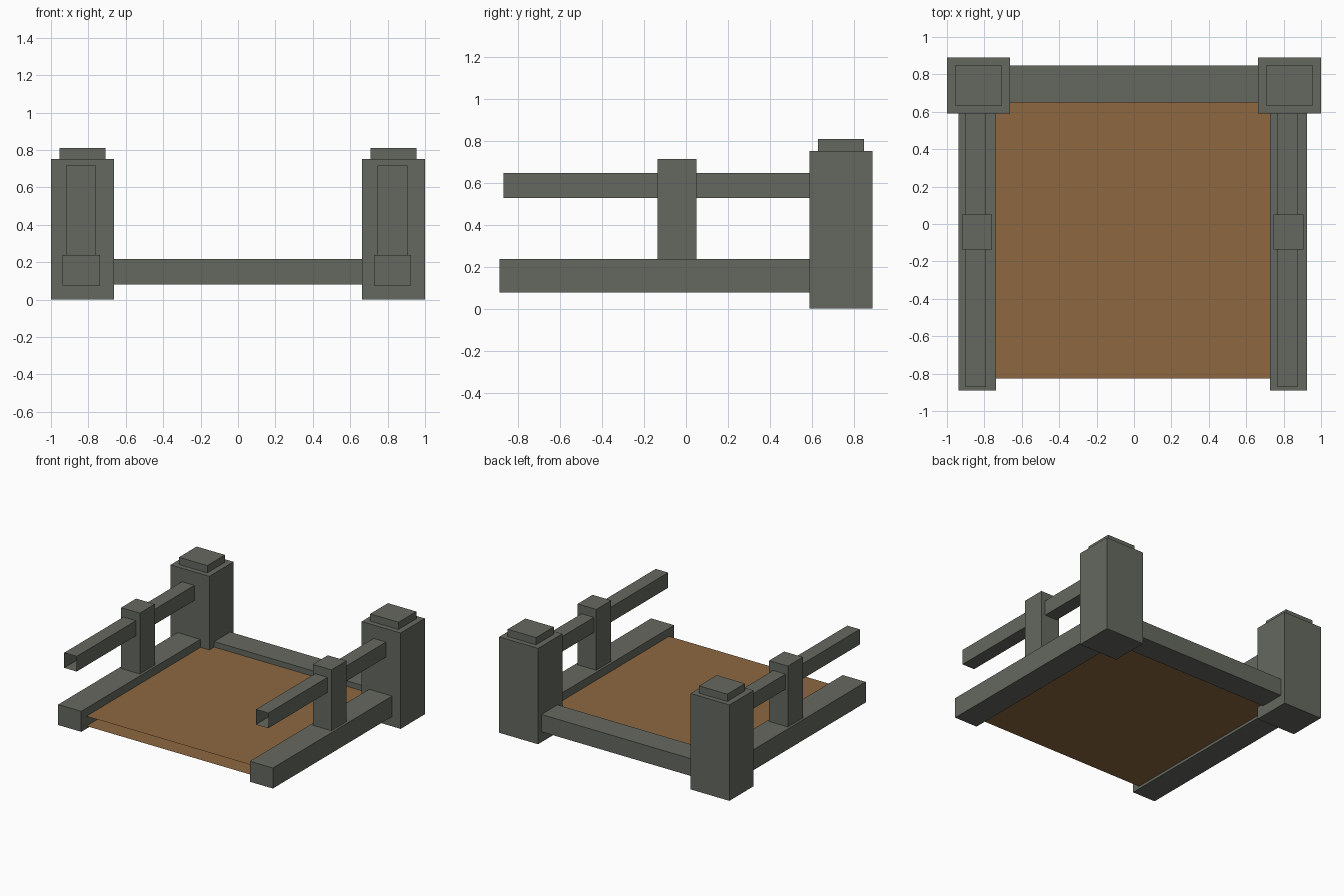
import bpy
import bmesh
from mathutils import Vector

if "Cube" in bpy.data.objects:
    bpy.data.objects.remove(bpy.data.objects["Cube"])


def material(name, rgb):
    m = bpy.data.materials.new(name)
    m.diffuse_color = (*rgb, 1.0)
    m.use_nodes = True
    m.node_tree.nodes["Principled BSDF"].inputs["Base Color"].default_value = m.diffuse_color
    return m


STONE = material("grey stone", (0.13, 0.14, 0.115))
WOOD = material("brown wood", (0.27, 0.14, 0.053))


def box(name, mat, x, y, z, open_dirs=()):
    """Box from min/max ranges; faces pointing along open_dirs are removed."""
    bm = bmesh.new()
    bmesh.ops.create_cube(bm, size=1.0)
    for v in bm.verts:
        v.co = Vector([(r[0] + r[1]) / 2 + c * (r[1] - r[0])
                       for r, c in zip((x, y, z), v.co)])
    bm.normal_update()
    gone = [f for f in bm.faces if any(f.normal.dot(Vector(d)) > 0.9 for d in open_dirs)]
    bmesh.ops.delete(bm, geom=gone, context='FACES')
    me = bpy.data.meshes.new(name)
    bm.to_mesh(me)
    bm.free()
    me.materials.append(mat)
    ob = bpy.data.objects.new(name, me)
    bpy.context.collection.objects.link(ob)
    return ob


def around(c, half):
    return (c - half, c + half)


FRONT, BACK = (0, -1, 0), (0, 1, 0)
LEFT, RIGHT = (-1, 0, 0), (1, 0, 0)

for side, post_x, beam_x in (("left", -0.831, -0.839), ("right", 0.831, 0.826)):
    # corner post with its cap
    box(side + "_corner_post", STONE, around(post_x, 0.169), (0.59, 0.89), (0, 0.753))
    box(side + "_post_cap", STONE, around(post_x, 0.123), (0.63, 0.85), (0.753, 0.81))
    # low side beam
    box(side + "_side_beam", STONE, around(beam_x, 0.1), (-0.89, 0.6), (0.077, 0.238))
    # short middle post
    box(side + "_middle_post", STONE, around(beam_x, 0.081), (-0.136, 0.05), (0.238, 0.716))
    # handrail in two open-ended pieces
    rail_x = around(beam_x - 0.007, 0.054)
    box(side + "_front_rail", STONE, rail_x, (-0.871, -0.136), (0.529, 0.648), (FRONT, BACK))
    box(side + "_back_rail", STONE, rail_x, (0.05, 0.59), (0.529, 0.648), (FRONT, BACK))

# low beam between the corner posts
box("back_beam", STONE, (-0.663, 0.663), (0.65, 0.848), (0.082, 0.218), (LEFT, RIGHT))

# floor deck: top and bottom sheets with open edges
box("floor_deck", WOOD, (-0.74, 0.727), (-0.826, 0.65), (0.098, 0.175),
    (FRONT, BACK, LEFT, RIGHT))
